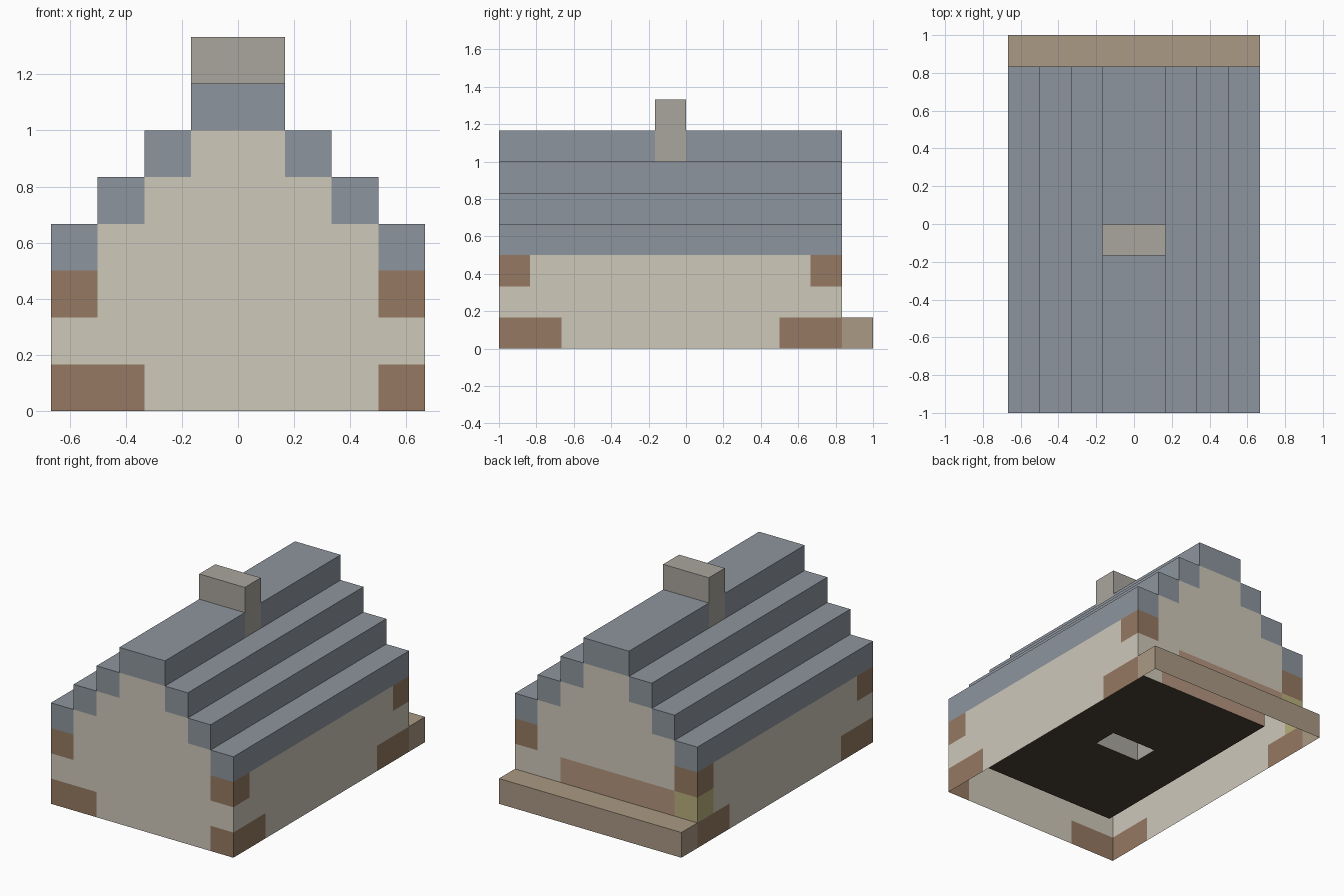
import bpy, bmesh
from mathutils import Vector

if "Cube" in bpy.data.objects:
    bpy.data.objects.remove(bpy.data.objects["Cube"])

U = 1 / 6          # size of one building block
cells = {}         # block position -> part name


def fill(part, x0, x1, y0, y1, z0, z1):
    """Assign a box of blocks to a part (None carves it away)."""
    for x in range(x0, x1):
        for y in range(y0, y1):
            for z in range(z0, z1):
                if part:
                    cells[x, y, z] = part
                else:
                    cells.pop((x, y, z), None)


# Solid walls and stepped gables
fill("walls", -4, 4, -6, 5, 0, 4)
for z, w in ((4, 3), (5, 2), (6, 1)):
    fill("walls", -w, w, -6, 5, z, z + 1)

# Stepped roof, one row of blocks per level on each side
for z, w in ((3, 4), (4, 3), (5, 2), (6, 1)):
    fill("roof", -w, 1 - w, -6, 5, z, z + 1)
    fill("roof", w - 1, w, -6, 5, z, z + 1)

# Hollow room and its floor
fill(None, -3, 3, -5, 4, 1, 4)
fill(None, -2, 2, -5, 4, 4, 5)
fill(None, -1, 1, -5, 4, 5, 6)
fill("floor", -3, 3, -5, 4, 0, 1)

# Chimney runs from the floor through the ridge
fill("chimney", -1, 1, -1, 0, 0, 8)

# Corner timbers: long ones at the base, single blocks under the eaves
for x in (-4, 3):
    for y0, y1 in ((-6, -4), (3, 5)):
        fill("corner_timbers", x, x + 1, y0, y1, 0, 1)
    for y in (-6, 4):
        fill("corner_timbers", x, x + 1, y, y + 1, 2, 3)
fill("corner_timbers", -4, -2, -6, -5, 0, 1)

# Back wall details and porch step
fill("back_panel", -3, 2, 4, 5, 1, 2)
fill("corner_lamp", -4, -3, 4, 5, 1, 2)
fill("porch", -4, 4, 5, 6, 0, 1)

COLOURS = {
    "walls": (0.62, 0.58, 0.49),
    "roof": (0.27, 0.30, 0.34),
    "floor": (0.07, 0.05, 0.035),
    "chimney": (0.40, 0.38, 0.34),
    "corner_timbers": (0.30, 0.19, 0.12),
    "back_panel": (0.45, 0.30, 0.21),
    "corner_lamp": (0.48, 0.43, 0.20),
    "porch": (0.40, 0.32, 0.23),
}


def build(part, colour):
    """Make one object from the exposed block faces; undersides stay open."""
    bm = bmesh.new()
    for c, name in cells.items():
        if name != part:
            continue
        for axis in range(3):
            for side in (-1, 1):
                n = Vector((0, 0, 0))
                n[axis] = side
                nb = tuple(int(c[i] + n[i]) for i in range(3))
                if nb in cells or nb[2] < 0:
                    continue
                u, v = Vector((0, 0, 0)), Vector((0, 0, 0))
                u[(axis + 1) % 3] = 0.5
                v[(axis + 2) % 3] = 0.5 * side
                mid = Vector(c) + Vector((0.5, 0.5, 0.5)) + n * 0.5
                bm.faces.new([bm.verts.new((mid + a * u + b * v) * U)
                              for a, b in ((-1, -1), (1, -1), (1, 1), (-1, 1))])
    bmesh.ops.remove_doubles(bm, verts=bm.verts, dist=1e-4)
    bmesh.ops.dissolve_limit(bm, angle_limit=0.01, verts=bm.verts, edges=bm.edges)
    mesh = bpy.data.meshes.new(part)
    bm.to_mesh(mesh)
    bm.free()
    mat = bpy.data.materials.new(part)
    mat.diffuse_color = (*colour, 1)
    mat.use_nodes = True
    mat.node_tree.nodes["Principled BSDF"].inputs["Base Color"].default_value = mat.diffuse_color
    mesh.materials.append(mat)
    bpy.context.collection.objects.link(bpy.data.objects.new(part, mesh))


for part, colour in COLOURS.items():
    build(part, colour)
